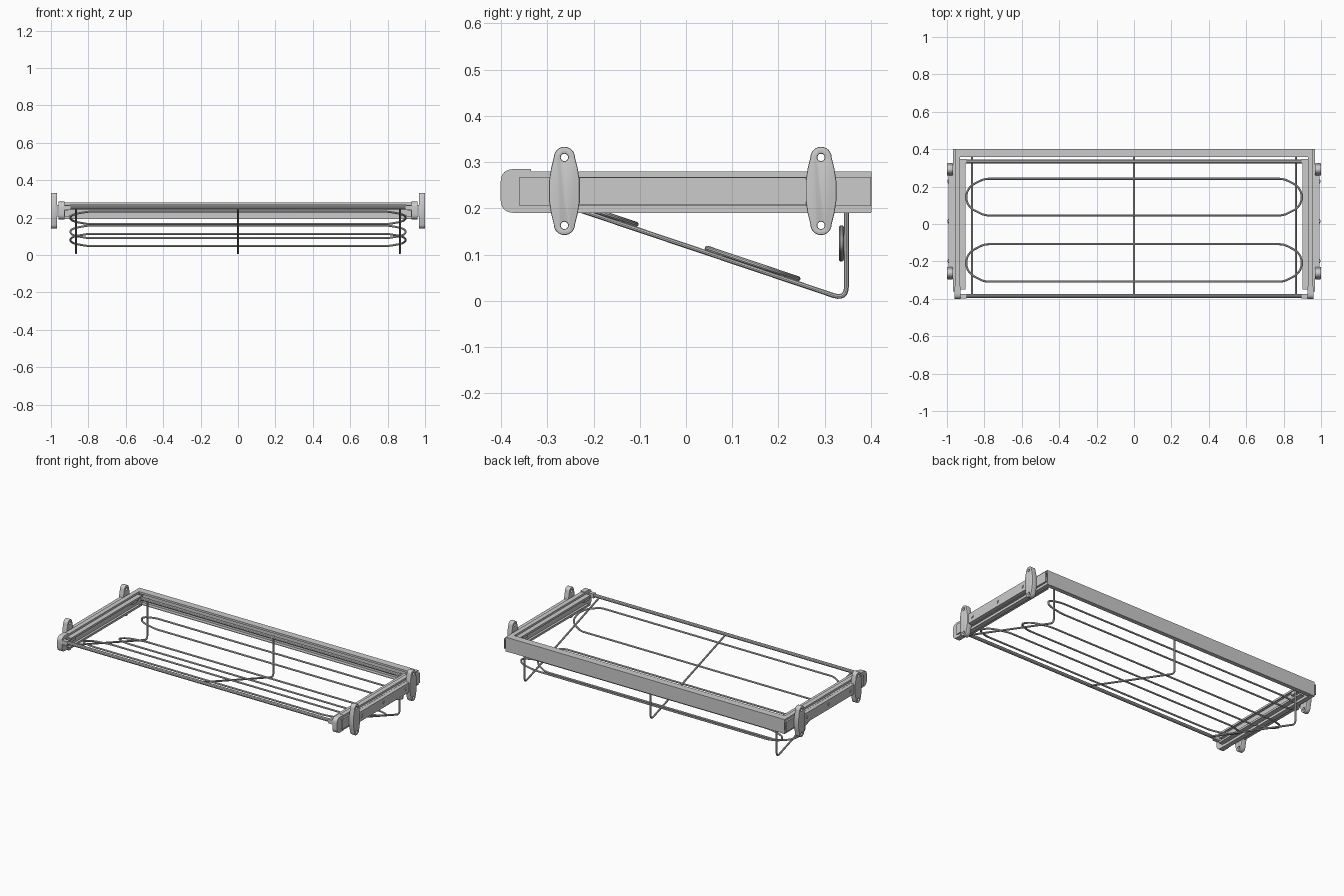
import bpy, bmesh, math
from mathutils import Vector

if "Cube" in bpy.data.objects:
    bpy.data.objects.remove(bpy.data.objects["Cube"])


def finish(ob, angle=35):
    bpy.ops.object.select_all(action='DESELECT')
    ob.select_set(True)
    bpy.context.view_layer.objects.active = ob
    bpy.ops.object.convert(target='MESH')
    bpy.ops.object.shade_smooth_by_angle(angle=math.radians(angle))
    return bpy.context.object


def box(name, x, y, z):
    bpy.ops.mesh.primitive_cube_add(size=1, location=[sum(r) / 2 for r in (x, y, z)])
    ob = bpy.context.object
    ob.name = name
    ob.scale = [r[1] - r[0] for r in (x, y, z)]
    bpy.ops.object.transform_apply(location=True, scale=True)
    return ob


def cyl(name, r, p, depth, n=20):
    bpy.ops.mesh.primitive_cylinder_add(vertices=n, radius=r, depth=depth, location=p,
                                        rotation=(0, math.pi / 2, 0))
    ob = bpy.context.object
    ob.name = name
    return finish(ob)


def extrude(name, pts, vec):
    """Closed 3D outline pushed along vec."""
    bm = bmesh.new()
    f = bm.faces.new([bm.verts.new(p) for p in pts])
    r = bmesh.ops.extrude_face_region(bm, geom=[f])
    bmesh.ops.translate(bm, vec=vec, verts=[v for v in r['geom'] if isinstance(v, bmesh.types.BMVert)])
    bmesh.ops.recalc_face_normals(bm, faces=bm.faces)
    me = bpy.data.meshes.new(name)
    bm.to_mesh(me)
    bm.free()
    ob = bpy.data.objects.new(name, me)
    bpy.context.collection.objects.link(ob)
    return ob


def fillet(pts, r, closed, n=6):
    pts = [Vector(p) for p in pts]
    out = []
    for i, p in enumerate(pts):
        if not closed and i in (0, len(pts) - 1):
            out.append(p)
            continue
        a, b = pts[i - 1] - p, pts[(i + 1) % len(pts)] - p
        d = min(r, a.length * .45, b.length * .45)
        s, e = p + a.normalized() * d, p + b.normalized() * d
        for k in range(n + 1):
            t = k / n
            out.append(s * (1 - t) ** 2 + p * 2 * t * (1 - t) + e * t * t)
    return out


def wire(name, pts, rad, bend=.03, closed=False):
    pts = fillet(pts, bend, closed)
    cu = bpy.data.curves.new(name, 'CURVE')
    cu.dimensions = '3D'
    cu.bevel_depth = rad
    cu.bevel_resolution = 3
    cu.use_fill_caps = True
    sp = cu.splines.new('POLY')
    sp.points.add(len(pts) - 1)
    for q, p in zip(sp.points, pts):
        q.co = (*p, 1)
    sp.use_cyclic_u = closed
    ob = bpy.data.objects.new(name, cu)
    bpy.context.collection.objects.link(ob)
    return finish(ob)


def mirror(ob):
    """Copy the part to the left side."""
    m = ob.modifiers.new('Mirror', 'MIRROR')
    c = bpy.data.objects.new('mirror_centre', None)
    c.hide_render = True
    bpy.context.collection.objects.link(c)
    m.mirror_object = c
    bpy.context.view_layer.objects.active = ob
    bpy.ops.object.modifier_apply(modifier=m.name)
    bpy.data.objects.remove(c)


def channel(x_web, x_lip, z0, z1, t, lip):
    """C section in x,z: web on the x_web side, returned lips on the other."""
    s = 1 if x_lip > x_web else -1
    return [(x_web, z0), (x_lip, z0), (x_lip, z0 + lip), (x_lip - s * t, z0 + lip),
            (x_lip - s * t, z0 + t), (x_web + s * t, z0 + t), (x_web + s * t, z1 - t),
            (x_lip - s * t, z1 - t), (x_lip - s * t, z1 - lip), (x_lip, z1 - lip),
            (x_lip, z1), (x_web, z1)]


sides = []

# nested slide rails
for name, prof, y0, y1 in [
        ('main_rail', channel(.929, .957, .19, .28, .004, .016), -.37, .40),
        ('outer_slide', channel(.968, .938, .205, .268, .004, .010), -.36, .40),
        ('inner_slide', channel(.929, .900, .205, .268, .004, .012), -.35, .345)]:
    sides.append(extrude(name, [(x, y0, z) for x, z in prof], (0, y1 - y0, 0)))

# wall strip with its screws
sides.append(box('wall_strip', (.964, .992), (-.27, .30), (.207, .267)))
for y in (-.198, .015, .228):
    sides.append(cyl('screw_ring', .011, (.985, y, .237), .018))
    sides.append(cyl('screw_head', .006, (.987, y, .237), .018, 12))

# rounded rail end caps
cap = fillet([(.928, -.335, .19), (.928, -.401, .19), (.928, -.401, .285), (.928, -.335, .285)], .042, False)
cap += [Vector((.928, -.335, .257)), Vector((.928, -.352, .257)),
        Vector((.928, -.352, .25)), Vector((.928, -.352, .215)), Vector((.928, -.335, .215))]
sides.append(finish(extrude('rail_end_cap', cap, (.032, 0, 0))))

# wall brackets: bellied plates with rounded, drilled ends
for y in (-.263, .292):
    out = []
    for sgn in (1, -1):
        zc = .2375 + sgn * .072
        for k in range(13):
            a = math.pi * k / 12
            out.append((.968, y + .023 * math.cos(a) * sgn, zc + .0235 * math.sin(a) * sgn))
        for dz in (.048, .022, -.022, -.048):
            w = .029 if abs(dz) > .03 else .033
            out.append((.968, y - sgn * w, .2375 + sgn * dz))
    br = extrude('wall_bracket', out, (.032, 0, 0))
    for z in (.31, .163):
        cut = cyl('hole_cutter', .008, (.98, y, z), .1, 16)
        m = br.modifiers.new('Hole', 'BOOLEAN')
        m.operation, m.object, m.solver = 'DIFFERENCE', cut, 'EXACT'
        bpy.context.view_layer.objects.active = br
        bpy.ops.object.modifier_apply(modifier=m.name)
        bpy.data.objects.remove(cut)
    bv = br.modifiers.new('Edge', 'BEVEL')
    bv.width, bv.segments = .003, 2
    sides.append(finish(br))

# blocks that carry the basket on the slides
for y in (-.325, .285):
    sides.append(box('slide_clip', (.906, .924), (y - .025, y + .025), (.238, .262)))
for y in (-.385, .335):
    sides.append(box('bar_holder', (.895, .932), (y - .012, y + .012), (.240, .266)))

for ob in sides:
    mirror(ob)

# rear cross member, a folded channel open to the front
rear = [(.401, .192), (.401, .28), (.357, .28), (.357, .268), (.361, .268), (.361, .276),
        (.397, .276), (.397, .196), (.375, .196), (.375, .192)]
extrude('rear_cross_member', [(-.957, y, z) for y, z in rear], (1.914, 0, 0))

# front and rear basket bars
for name, y in (('front_bar', -.385), ('rear_bar', .335)):
    wire(name, [(-.91, y, .254), (.91, y, .254)], .0105)

# bent support wires
for x in (-.865, 0, .865):
    wire('support_wire', [(x, -.39, .250), (x, .347, .002), (x, .347, .25)], .0055, .03)
    wire('support_hook', [(x, .36, .25), (x, .325, .25)], .0055)


# shoe loops: two on the slope, one upright at the back
def loop(name, a, b):
    a, b = Vector((0, *a)), Vector((0, *b))
    c = [(.80, 0), (.87, .18), (.895, .36), (.895, .64), (.87, .82), (.80, 1)]
    pts = [a.lerp(b, t) + Vector((x, 0, 0)) for x, t in c]
    pts += [Vector((-p.x, p.y, p.z)) for p in reversed(pts)]
    wire(name, pts, .0055, .025, True)


def slope(y):
    return (y, .129 - .336 * y)


loop('front_shoe_loop', slope(-.308), slope(-.108))
loop('middle_shoe_loop', slope(.046), slope(.242))
loop('back_shoe_loop', (.336, .158), (.336, .09))
